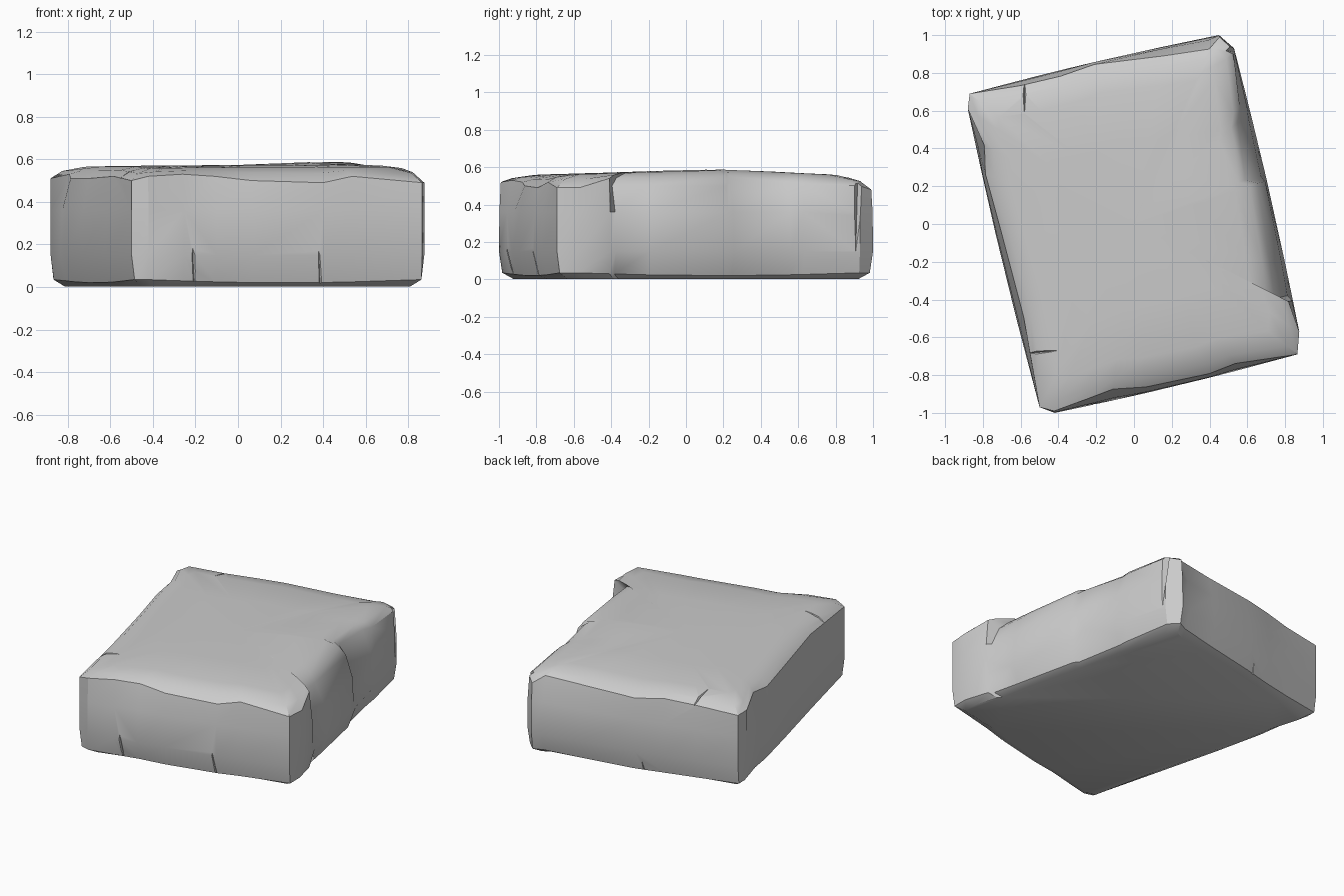
import bpy, bmesh, math
from mathutils import Vector

if "Cube" in bpy.data.objects:
    bpy.data.objects.remove(bpy.data.objects["Cube"], do_unlink=True)

stone = bpy.data.materials.new("stone grey")
stone.use_nodes = True
grey = (0.6, 0.6, 0.6, 1)
stone.diffuse_color = grey
stone.node_tree.nodes["Principled BSDF"].inputs["Base Color"].default_value = grey

# Each wall: start, end, then (fraction along, edge wear inward, edge height)
front = ((-.42, -1), (.865, -.69), [
    (0, .01, .52), (.13, .03, .53), (.25, .05, .52), (.38, .02, .5),
    (.64, .01, .49), (.75, .03, .52), (1, 0, .49)])
right = ((.875, -.57), (.53, .93), [
    (0, 0, .49), (.11, .02, .54), (.13, .09, .5), (.25, .07, .5), (.53, .04, .5),
    (.55, .1, .55), (.75, .07, .52), (.8, .04, .51), (1, .01, .5)])
back = ((.45, 1), (-.87, .69), [
    (0, .01, .48), (.05, .06, .52), (.23, .04, .51), (.5, 0, .5),
    (.64, .02, .52), (.8, .02, .51), (1, 0, .5)])
left = ((-.88, .61), (-.5, -.97), [
    (0, 0, .51), (.13, .04, .53), (.22, .01, .51), (.42, .02, .51),
    (.7, .03, .52), (1, 0, .5)])


def crown(x, y):
    """Height of the gently worn top."""
    hump = math.exp(-((x - .5) ** 2 + (y - .15) ** 2) / .15)
    return .57 + .02 * hump - .02 * y ** 4


def make_rings():
    """Loops from the underside up over the rim to the middle of the top."""
    rings = [[] for _ in range(8)]
    for start, end, wear in (front, right, back, left):
        a, b = Vector(start), Vector(end)
        along = (b - a).normalized()
        inward = Vector((-along.y, along.x))
        for t, cut, height in wear:
            base = a.lerp(b, t)
            bulge = .012 * math.sin(math.pi * t)
            foot = base + inward * (.015 + cut * .3)
            low = base - inward * bulge
            high = base + inward * (cut * .25 - bulge)
            rim = base + inward * cut
            rings[0].append((*(foot * .94), .003))
            rings[1].append((*foot, .035 - .015 * math.sin(math.pi * t)))
            rings[2].append((*low, .15))
            rings[3].append((*high, .36))
            rings[4].append((*rim, height))
            for ring, scale, rise in ((5, .94, .6), (6, .82, .93), (7, .5, 1)):
                p = rim * scale
                rings[ring].append((*p, height + (crown(*p) - height) * rise))
    return rings


def add_object(name, bm):
    bmesh.ops.recalc_face_normals(bm, faces=bm.faces)
    mesh = bpy.data.meshes.new(name)
    bm.to_mesh(mesh)
    bm.free()
    obj = bpy.data.objects.new(name, mesh)
    bpy.context.collection.objects.link(obj)
    mesh.materials.append(stone)
    return obj


# Main slab, lofted through the loops
bm = bmesh.new()
loops = [[bm.verts.new(p) for p in ring] for ring in make_rings()]
count = len(loops[0])
for lower, upper in zip(loops, loops[1:]):
    for i in range(count):
        j = (i + 1) % count
        bm.faces.new((lower[i], lower[j], upper[j], upper[i]))
bm.faces.new(loops[0])
middle = bm.verts.new((0, 0, crown(0, 0)))
for i in range(count):
    bm.faces.new((loops[-1][i], loops[-1][(i + 1) % count], middle))
block = add_object("stone_block", bm)


def wall_point(wall, t, z, out=0):
    a, b = Vector(wall[0]), Vector(wall[1])
    d = (b - a).normalized()
    normal = Vector((d.y, -d.x, 0))
    bulge = .012 * math.sin(math.pi * t)
    return Vector((*a.lerp(b, t), z)) + normal * (out + bulge), normal


def chip(tip, end, out, width, depth):
    """Cut a groove that starts at the tip and deepens towards the end."""
    side = (end - tip).cross(out).normalized() * width
    bm = bmesh.new()
    points = (tip, end + side + out * .04, end - side + out * .04, end - out * depth)
    verts = [bm.verts.new(p) for p in points]
    for skip in range(4):
        bm.faces.new([v for k, v in enumerate(verts) if k != skip])
    cutter = add_object("chip_cutter", bm)
    cutter.hide_render = True
    mod = block.modifiers.new("chip", "BOOLEAN")
    mod.object, mod.operation, mod.solver = cutter, "DIFFERENCE", "EXACT"
    bpy.ops.object.modifier_apply(modifier=mod.name)
    bpy.data.objects.remove(cutter, do_unlink=True)


bpy.ops.object.select_all(action="DESELECT")
bpy.context.view_layer.objects.active = block
block.select_set(True)

# Chips running up or down a wall: wall, fraction, tip height, end height
for wall, t, z0, z1 in ((front, .25, .35, .6), (front, .75, .33, .6),
                        (front, .16, .19, -.03), (front, .62, .17, -.03),
                        (right, .24, .12, -.03), (back, .53, .13, -.03),
                        (right, .985, .15, .56)):
    tip, normal = wall_point(wall, t, z0)
    end, normal = wall_point(wall, t + .015, z1)
    chip(tip, end, normal, .07, .05)

# Short cracks in the top rim
up = Vector((0, 0, 1))
for tip, end in (((-.4, -.67), (-.62, -.69)), ((-.58, .58), (-.58, .8))):
    chip(Vector((*tip, .565)), Vector((*end, .53)), up, .035, .05)

bpy.ops.object.shade_smooth_by_angle(angle=math.radians(32))
